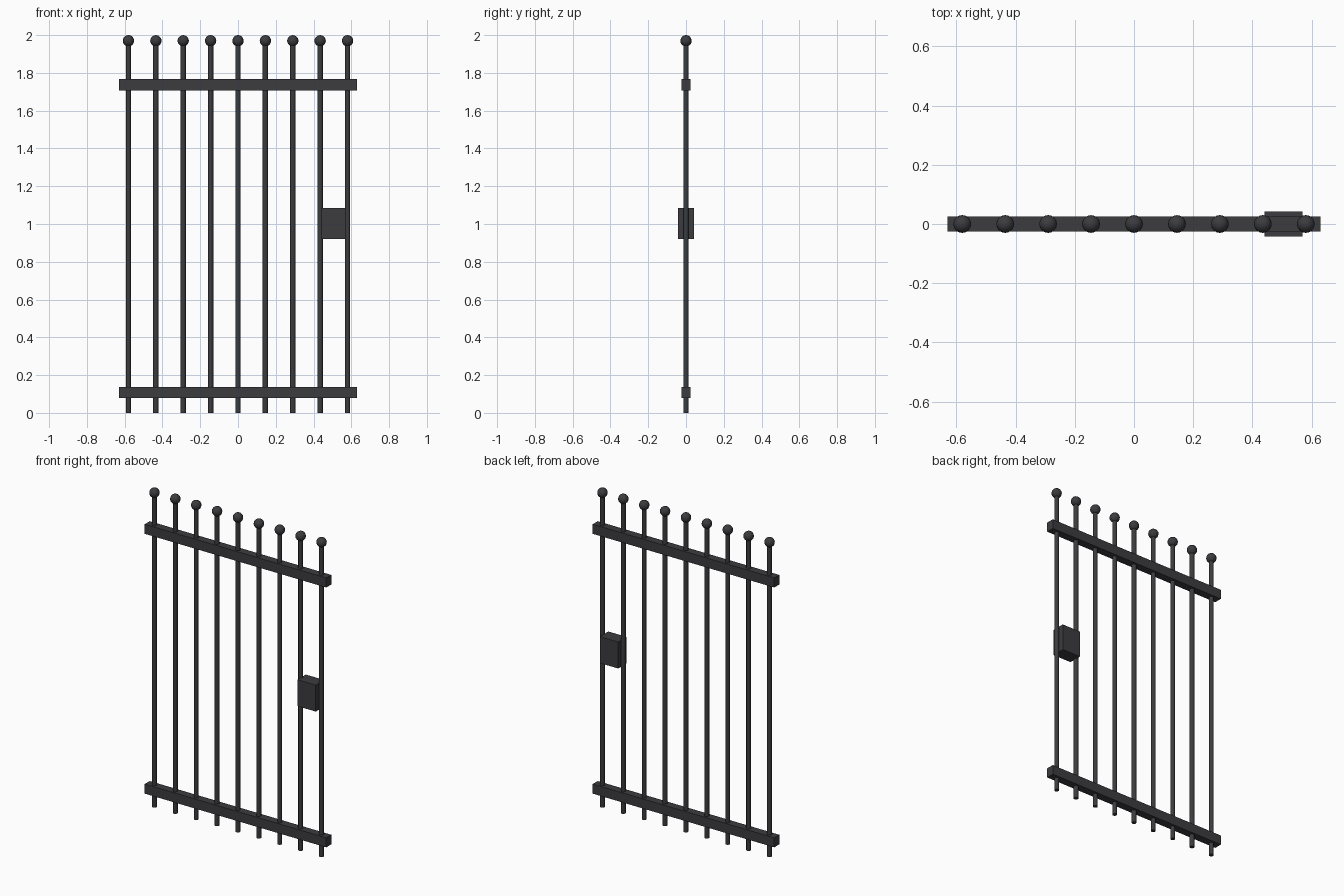
import bpy

if "Cube" in bpy.data.objects:
    bpy.data.objects.remove(bpy.data.objects["Cube"])

iron = bpy.data.materials.new("dark_iron")
iron.diffuse_color = (0.045, 0.045, 0.05, 1)
iron.use_nodes = True
iron.node_tree.nodes["Principled BSDF"].inputs["Base Color"].default_value = iron.diffuse_color


def finish(name, smooth=False):
    ob = bpy.context.object
    ob.name = name
    ob.data.materials.append(iron)
    if smooth:
        bpy.ops.object.shade_smooth_by_angle(angle=0.7)
    return ob


def box(name, center, size):
    bpy.ops.mesh.primitive_cube_add(size=1, location=center)
    ob = finish(name)
    ob.scale = size
    bpy.ops.object.transform_apply(location=False, rotation=False, scale=True)


BAR_TOP, BALL_R = 1.95, 0.03

# Nine upright bars, each with a ball finial
for i in range(9):
    x = -0.58 + i * 0.145
    bpy.ops.mesh.primitive_cylinder_add(vertices=12, radius=0.014, depth=BAR_TOP,
                                        location=(x, 0, BAR_TOP / 2))
    finish(f"upright_bar_{i + 1}", True)
    bpy.ops.mesh.primitive_uv_sphere_add(segments=16, ring_count=10, radius=BALL_R,
                                         location=(x, 0, 2 - BALL_R))
    finish(f"ball_finial_{i + 1}", True)

# Horizontal rails
box("bottom_rail", (0, 0, 0.108), (1.26, 0.05, 0.06))
box("top_rail", (0, 0, 1.738), (1.26, 0.05, 0.06))

# Lock case between the last two bars
box("lock_case", (0.505, 0, 1.003), (0.128, 0.084, 0.166))
